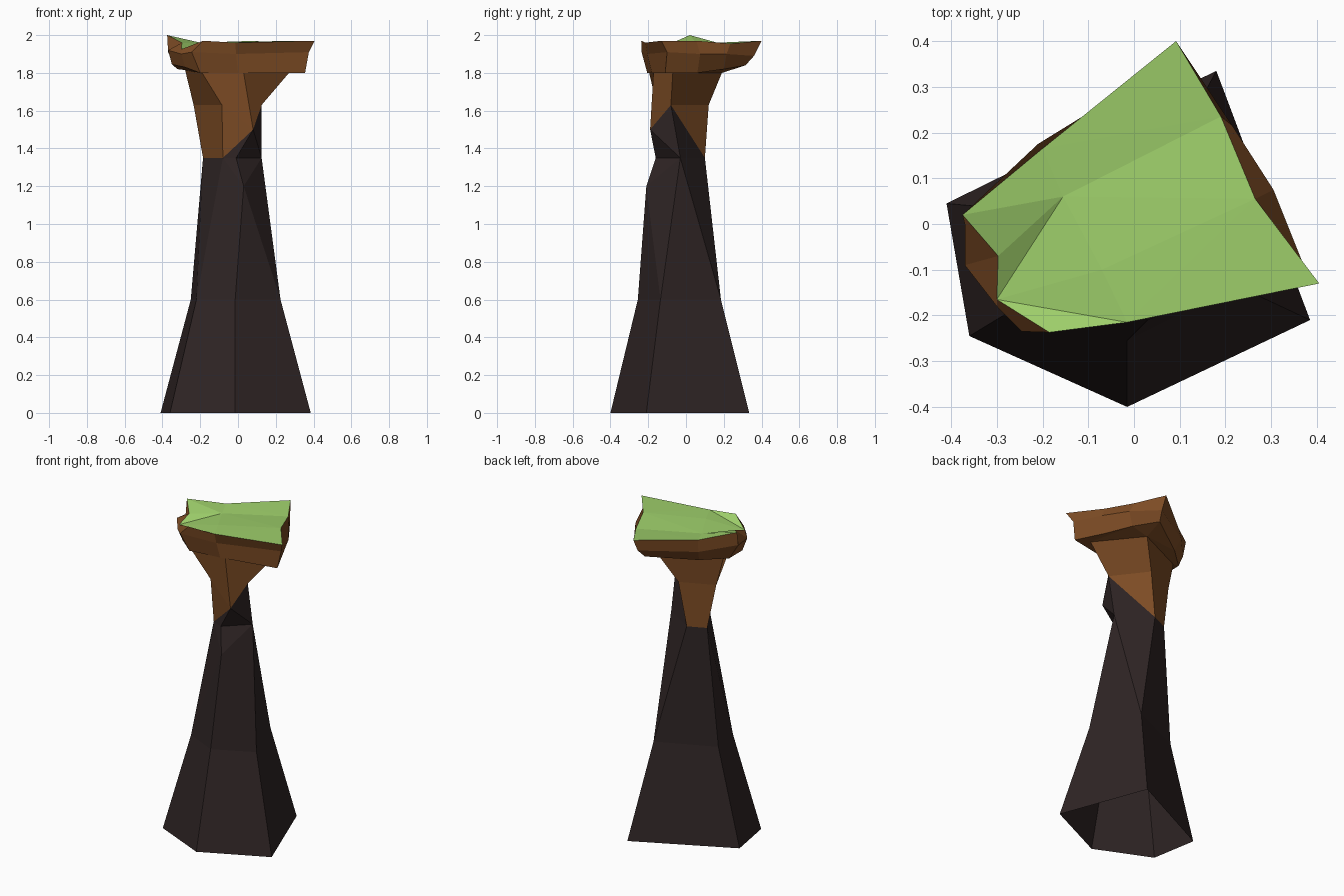
import bpy, math

if "Cube" in bpy.data.objects:
    bpy.data.objects.remove(bpy.data.objects["Cube"])


def material(name, col):
    m = bpy.data.materials.new(name)
    m.diffuse_color = (*col, 1)
    m.use_nodes = True
    m.node_tree.nodes["Principled BSDF"].inputs["Base Color"].default_value = m.diffuse_color
    return m


ROCK = material("dark rock", (0.028, 0.018, 0.018))
EARTH = material("brown earth", (0.205, 0.072, 0.018))
GRASS = material("green grass", (0.34, 0.62, 0.145))


def make(name, pts, faces, mat):
    used = sorted({i for f in faces for i in f})
    idx = {v: n for n, v in enumerate(used)}
    me = bpy.data.meshes.new(name)
    me.from_pydata([pts[v] for v in used], [], [[idx[v] for v in f] for f in faces])
    me.materials.append(mat)
    ob = bpy.data.objects.new(name, me)
    bpy.context.collection.objects.link(ob)
    return ob


P = {}


def ring(tag, coords):
    keys = [f"{tag}{i}" for i in range(len(coords))]
    P.update(zip(keys, coords))
    return keys


def bridge(lo, up):
    n = len(lo)
    return [(lo[i], lo[(i + 1) % n], up[(i + 1) % n], up[i]) for i in range(n)]


def zip_rings(lo, up):
    # triangle strip between rings with different counts, stepped by angle
    def angles(keys):
        a = [math.atan2(P[k][1], P[k][0]) % (2 * math.pi) for k in keys]
        for i in range(1, len(a)):
            while a[i] < a[i - 1]:
                a[i] += 2 * math.pi
        return a + [a[0] + 2 * math.pi]
    a, b = angles(lo), angles(up)
    i = j = 0
    n, m = len(lo), len(up)
    out = []
    while i < n or j < m:
        if j >= m or (i < n and a[i + 1] <= b[j + 1]):
            out.append((lo[i % n], lo[(i + 1) % n], up[j % m]))
            i += 1
        else:
            out.append((lo[i % n], up[(j + 1) % m], up[j % m]))
            j += 1
    return out


def named(text):
    return [tuple(f.split()) for f in text.split(",")]


# Rock column: five-sided, open at the bottom (0 left, 1 front left, 2 front, 3 right, 4 back)
a = ring("a", [(-.41, .045, 0), (-.36, -.245, 0), (-.015, -.40, 0), (.385, -.21, 0), (.18, .335, 0)])
b = ring("b", [(-.25, .03, .6), (-.22, -.16, .6), (-.015, -.255, .6), (.225, -.135, .6), (.10, .185, .6)])
c = ring("c", [(-.185, .05, 1.35), (-.08, -.13, 1.35), (-.01, -.16, 1.35), (.125, -.03, 1.35), (-.075, .10, 1.35)])
d = ring("d", [(-.235, .03, 1.63), (-.085, -.155, 1.63), (.08, -.19, 1.5), (.125, -.08, 1.63), (-.03, .12, 1.63)])
P["x"] = (.03, -.21, 1.2)
rock = bridge(a, b) + named(
    "b0 b1 c0,b1 c1 c0,b1 b2 x,b1 x c1,x c2 c1,b2 b3 x,x b3 c3,x c3 c2,"
    "b3 b4 c3,b4 c4 c3,b4 b0 c0 c4,c1 c2 d2,c2 c3 d2,c3 d3 d2,c3 c4 d3")
make("rock_column", P, rock, ROCK)

# Earth neck and overhanging rim
k = ring("k", [(-.28, .02, 1.815), (-.19, -.195, 1.8), (.03, -.172, 1.8), (.27, -.07, 1.8), (.06, .19, 1.8)])
low = ring("l", [(-.32, .02, 1.82), (-.35, -.07, 1.845), (-.28, -.16, 1.83), (-.20, -.205, 1.8),
                 (0, -.18, 1.8), (.355, -.11, 1.8), (.27, .06, 1.8), (.18, .20, 1.82),
                 (.07, .315, 1.84), (-.19, .14, 1.82)])
mid = ring("m", [(-.37, 0, 1.91), (-.37, -.09, 1.92), (-.30, -.18, 1.90), (-.245, -.235, 1.91),
                 (-.01, -.205, 1.9), (.375, -.10, 1.91), (.305, .075, 1.9), (.215, .215, 1.9),
                 (.09, .36, 1.89), (-.21, .175, 1.89)])
top = ring("t", [(-.375, .02, 2.0), (-.297, -.07, 1.96), (-.30, -.165, 1.925), (-.185, -.237, 1.97),
                 (-.015, -.215, 1.96), (.405, -.13, 1.97), (.265, .055, 1.97), (.19, .235, 1.955),
                 (.092, .40, 1.97), (-.20, .165, 1.96)])
earth = named("c0 c1 d1 d0,c1 d2 d1,c4 d4 d3,c4 c0 d0 d4")
earth += bridge(d, k) + zip_rings(k, low) + bridge(low, mid) + bridge(mid, top)
make("earth_neck", P, earth, EARTH)

# Uneven grass sheet on top
P["i"] = (-.155, .06, 1.95)
P["j"] = (-.07, -.10, 1.96)
make("grass_top", P, named(
    "t0 t1 i,t1 t2 i,t2 j i,t2 t3 t4,t2 t4 j,t4 t5 t6,t4 t6 j,"
    "j t6 i,t6 t7 i,t7 t9 i,t7 t8 t9,t9 t0 i"), GRASS)
